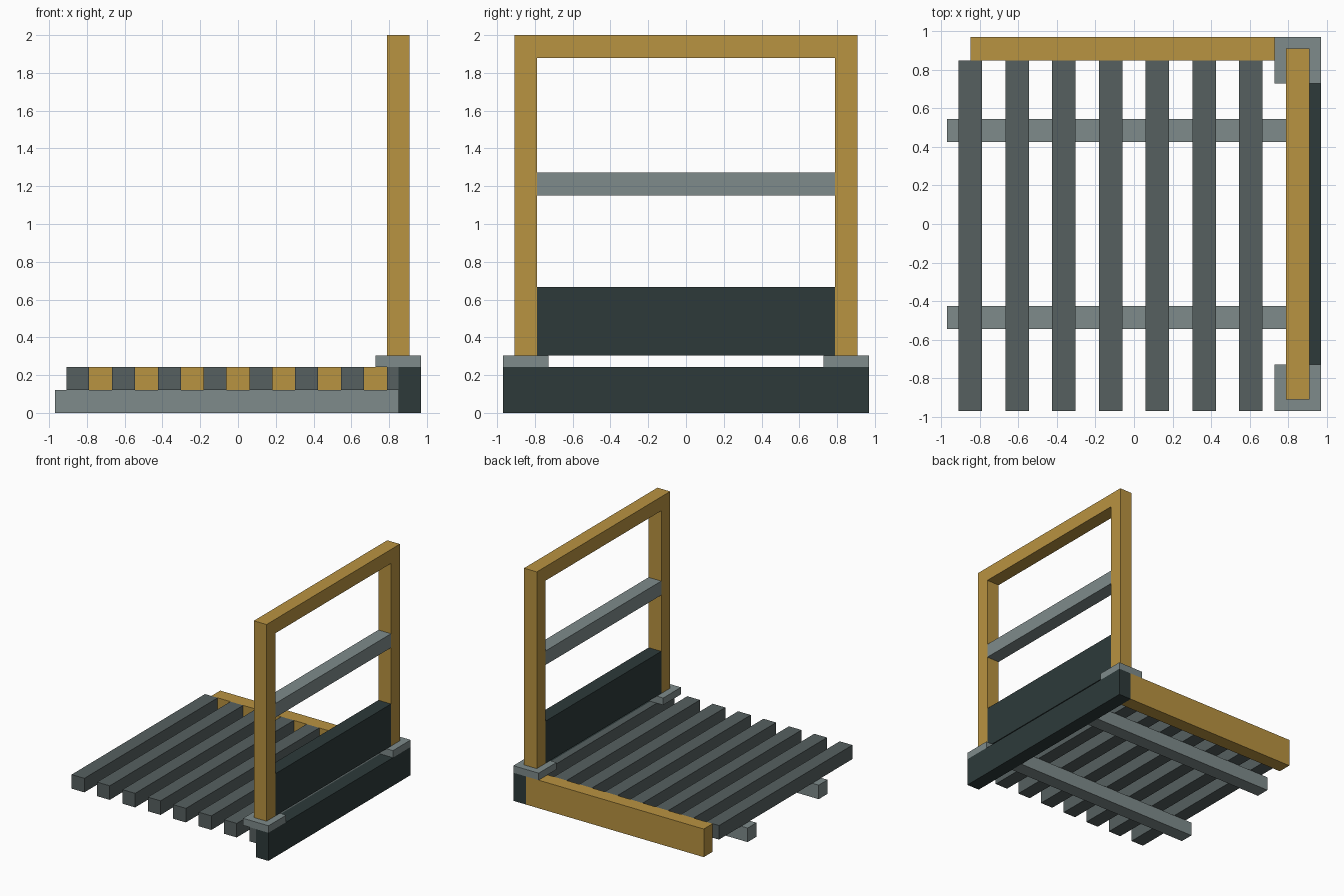
import bpy
import bmesh
from mathutils import Vector

if "Cube" in bpy.data.objects:
    bpy.data.objects.remove(bpy.data.objects["Cube"])

U = 2 / 16.5  # beam thickness: every part sits on this module


def material(name, rgb):
    m = bpy.data.materials.new(name)
    lin = [((c / 255 + 0.055) / 1.055) ** 2.4 for c in rgb]
    m.diffuse_color = (*lin, 1)
    m.use_nodes = True
    m.node_tree.nodes["Principled BSDF"].inputs["Base Color"].default_value = m.diffuse_color
    return m


YELLOW = material("ochre_yellow", (185, 147, 65))
SLATE = material("slate_grey", (86, 96, 96))
GREY = material("light_grey", (126, 139, 139))
DARK = material("dark_teal", (45, 58, 58))


def box(name, x, y, z, mat):
    """Box from (min, max) ranges given in beam modules."""
    bm = bmesh.new()
    bmesh.ops.create_cube(bm, size=1)
    lo, hi = (Vector(v) * U for v in zip(x, y, z))
    for v in bm.verts:
        v.co = Vector([l + (c + 0.5) * (h - l) for c, l, h in zip(v.co, lo, hi)])
    mesh = bpy.data.meshes.new(name)
    bm.to_mesh(mesh)
    bm.free()
    mesh.materials.append(mat)
    ob = bpy.data.objects.new(name, mesh)
    bpy.context.collection.objects.link(ob)
    return ob


# Floor: two runners carrying slats (the last slat butts into the side beam)
for side, c in (("front", -4), ("back", 4)):
    box(side + "_runner", (-8, 7), (c - 0.5, c + 0.5), (0, 1), GREY)
for i in range(8):
    c = -7 + 2 * i
    box(f"floor_slat_{i + 1}", (c - 0.5, min(c + 0.5, 7)), (-8, 7), (1, 2), SLATE)

# Edge beams
box("side_beam", (7, 8), (-8, 8), (0, 2), DARK)
box("back_beam", (-7, 7), (7, 8), (0, 2), YELLOW)

# Posts on foot plates
for side, s in (("front", -1), ("back", 1)):
    box(side + "_foot_plate", (6, 8), sorted((6 * s, 8 * s)), (2, 2.5), GREY)
    box(side + "_post", (6.5, 7.5), sorted((6.5 * s, 7.5 * s)), (2.5, 15.5), YELLOW)

# Rails and panel between the posts
box("top_rail", (6.5, 7.5), (-7.5, 7.5), (15.5, 16.5), YELLOW)
box("middle_rail", (6.5, 7.5), (-6.5, 6.5), (9.5, 10.5), GREY)
box("side_panel", (6.5, 7.5), (-6.5, 6.5), (2.5, 5.5), DARK)
